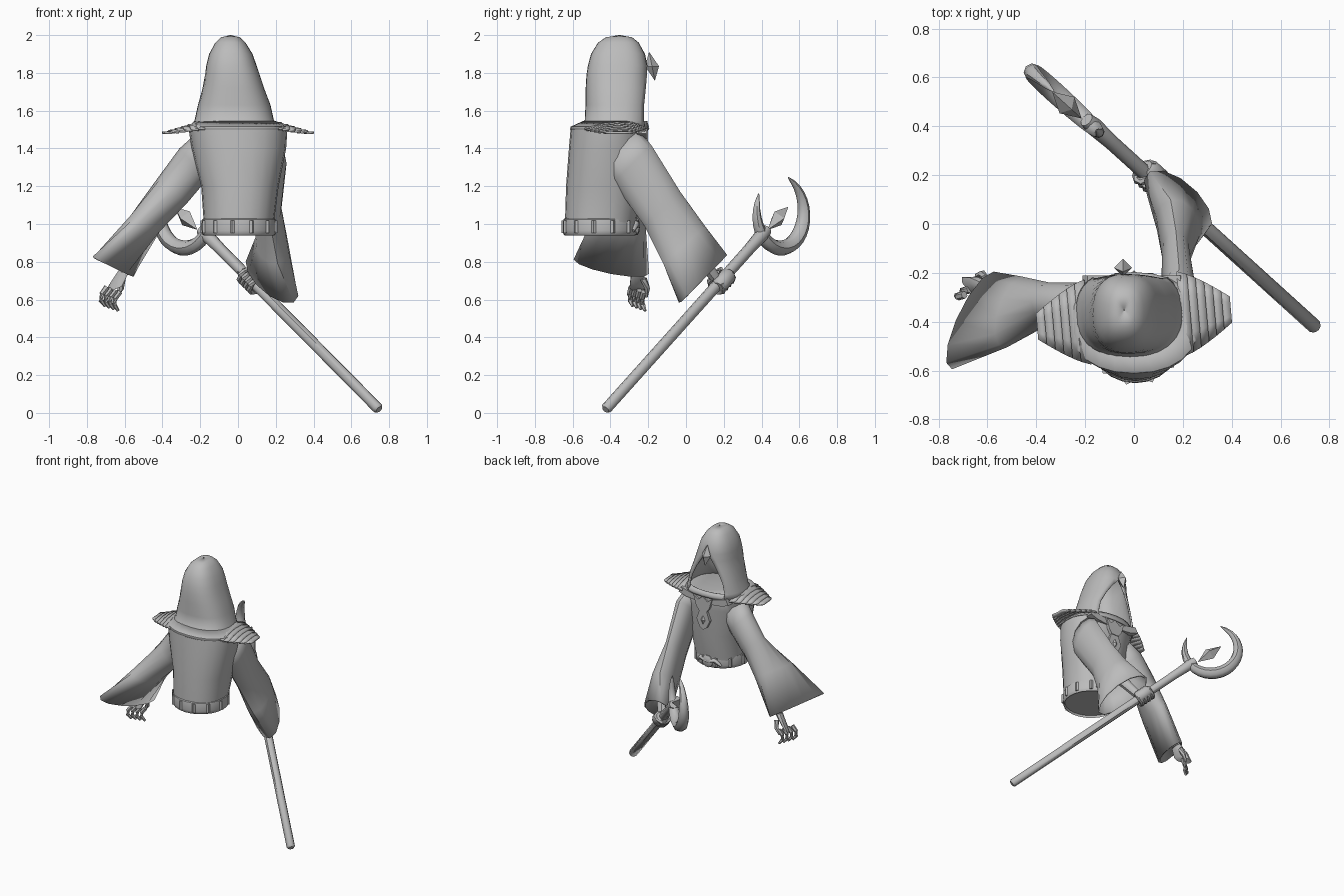
import bpy, bmesh, math
from mathutils import Vector, Matrix

if "Cube" in bpy.data.objects:
    bpy.data.objects.remove(bpy.data.objects["Cube"])

grey = bpy.data.materials.new("plain_grey")
grey.use_nodes = True
GREY = (0.5, 0.5, 0.5, 1)
grey.diffuse_color = GREY
grey.node_tree.nodes["Principled BSDF"].inputs["Base Color"].default_value = GREY
X, Y, Z = Vector((1, 0, 0)), Vector((0, 1, 0)), Vector((0, 0, 1))


def finish(name, bm, smooth=True, thickness=0):
    bmesh.ops.remove_doubles(bm, verts=bm.verts, dist=0.0005)
    bmesh.ops.recalc_face_normals(bm, faces=bm.faces)
    mesh = bpy.data.meshes.new(name)
    bm.to_mesh(mesh)
    bm.free()
    mesh.materials.append(grey)
    obj = bpy.data.objects.new(name, mesh)
    bpy.context.collection.objects.link(obj)
    if thickness:
        mod = obj.modifiers.new("thickness", 'SOLIDIFY')
        mod.thickness = thickness
        mod.offset = -1
    if smooth:
        bpy.ops.object.select_all(action='DESELECT')
        obj.select_set(True)
        bpy.context.view_layer.objects.active = obj
        bpy.ops.object.shade_smooth_by_angle(angle=math.radians(45))
    return obj


def loft(name, rings, sides=16, caps=True, smooth=True, thickness=0, power=1.0):
    """Skin rings of (centre, half axis U, half axis V[, gap angle])."""
    bm = bmesh.new()
    rows = []
    for c, u, v, *gap in rings:
        g = math.radians(gap[0]) if gap else 0
        row = []
        for i in range(sides + 1):
            a = g + (2 * math.pi - 2 * g) * i / sides
            ca, sa = math.cos(a), math.sin(a)
            ca = math.copysign(abs(ca) ** power, ca)
            sa = math.copysign(abs(sa) ** power, sa)
            row.append(bm.verts.new(Vector(c) + Vector(u) * ca + Vector(v) * sa))
        rows.append(row)
    for r, s in zip(rows, rows[1:]):
        for i in range(sides):
            bm.faces.new((r[i], r[i + 1], s[i + 1], s[i]))
    if caps:
        for row in (rows[0], rows[-1]):
            bm.faces.new(row[:-1])
    return finish(name, bm, smooth, thickness)


def tube(name, path, radii, sides=8, smooth=True):
    pts = [Vector(p) for p in path]
    rings = []
    for i, p in enumerate(pts):
        d = (pts[min(i + 1, len(pts) - 1)] - pts[max(i - 1, 0)]).normalized()
        u = d.cross(Z if abs(d.z) < 0.95 else X).normalized()
        rings.append((p, u * radii[i], d.cross(u) * radii[i]))
    return loft(name, rings, sides, smooth=smooth)


def level(z, cx, cy, rx, ry, *gap):
    return ((cx, cy, z), Y * ry, X * rx, *gap)


def gem(name, centre, axis, u, v):
    c, a = Vector(centre), Vector(axis)
    rings = [(c - a, u * 0.02, v * 0.02), (c, u, v), (c + a, u * 0.02, v * 0.02)]
    return loft(name, rings, 4, smooth=False)


def plate(name, outline, y, depth):
    """Outline of (x, z) points, extruded towards the chest side."""
    bm = bmesh.new()
    face = bm.faces.new([bm.verts.new((x, y, z)) for x, z in outline])
    ext = bmesh.ops.extrude_face_region(bm, geom=[face])
    top = [e for e in ext["geom"] if isinstance(e, bmesh.types.BMVert)]
    bmesh.ops.translate(bm, verts=top, vec=(0, depth, 0))
    return finish(name, bm, smooth=False)


# Robe body, closed under the hood and at the hem
loft("robe_body", [level(0.955, 0.005, -0.455, 0.185, 0.187), level(1.03, 0.005, -0.45, 0.188, 0.19),
                   level(1.2, 0.01, -0.43, 0.205, 0.205), level(1.4, 0.005, -0.42, 0.25, 0.2),
                   level(1.505, 0, -0.408, 0.262, 0.203), level(1.525, -0.005, -0.39, 0.21, 0.18)],
     24, power=0.9)
loft("collar_band", [level(1.5, 0, -0.406, 0.268, 0.208), level(1.515, 0, -0.404, 0.266, 0.207),
                     level(1.545, -0.015, -0.375, 0.215, 0.17)], 24, caps=False, power=0.9, thickness=0.008)

# Hood with a pointed face opening
loft("hood", [level(1.505, -0.015, -0.385, 0.235, 0.2, 36), level(1.55, -0.02, -0.36, 0.21, 0.176, 42),
              level(1.63, -0.02, -0.36, 0.192, 0.172, 40), level(1.72, -0.025, -0.363, 0.163, 0.168, 29),
              level(1.79, -0.03, -0.365, 0.145, 0.162, 13), level(1.84, -0.035, -0.362, 0.133, 0.157, 0),
              level(1.9, -0.038, -0.36, 0.115, 0.143, 0), level(1.96, -0.04, -0.358, 0.08, 0.108, 0),
              level(1.988, -0.04, -0.355, 0.05, 0.07, 0), level(2.0, -0.04, -0.352, 0.003, 0.003, 0)],
     28, caps=False, thickness=0.012, power=0.82)
gem("hood_gem", (-0.045, -0.18, 1.835), (0, -0.015, 0.075), X * 0.037, Y * 0.037)

# Layered shoulder plates
turn = Matrix.Rotation(math.radians(5), 4, 'Z')
for s in (-1, 1):
    for i in range(6):
        rows = []
        for t, lift in ((i / 6, 0.008), ((i + 1.25) / 6, 0.016)):
            half = 0.175 - 0.115 * t ** 1.3
            rows.append([Vector((s * (0.19 + 0.2 * t), half * k, 1.535 - 0.06 * t + lift - 0.035 * k * k * (1 - t)))
                         for k in (-1, -0.5, 0, 0.5, 1)])
        bm = bmesh.new()
        vs = [[bm.verts.new(turn @ p + Vector((0, -0.385, 0))) for p in r] for r in rows]
        for k in range(4):
            bm.faces.new((vs[0][k], vs[0][k + 1], vs[1][k + 1], vs[1][k]))
        finish("shoulder_plate", bm, thickness=0.012)

# Rounded belt with loops, buckle and knot
BC = Vector((0.005, -0.455, 0))
loft("belt", [level(z, BC.x, BC.y, r, r) for z, r in
              ((0.955, 0.182), (0.94, 0.188), (0.945, 0.194), (0.965, 0.197), (1.005, 0.197),
               (1.025, 0.194), (1.03, 0.187))], 24, caps=False)
for i in range(12):
    a = math.radians(30 * i + 10)
    d, t = Vector((math.sin(a), math.cos(a), 0)), Vector((math.cos(a), -math.sin(a), 0))
    p = BC + d * 0.196
    loft("belt_loop", [(p + Z * z, d * 0.01, t * 0.012) for z in (0.953, 1.018)], 4, smooth=False)
loft("buckle", [((0, y, 0.985), X * r, Z * r) for y, r in ((-0.28, 0.045), (-0.255, 0.045), (-0.245, 0.025))], 10)
for s in (-1, 1):
    tube("belt_knot", [(0, -0.258, 0.985), (s * 0.06, -0.265, 1.0), (s * 0.1, -0.28, 0.965)], [0.016, 0.018, 0.01])

# Chest brooch, collar points and pendant
plate("brooch", [(-0.08, 1.5), (-0.04, 1.47), (0, 1.5), (0.04, 1.47), (0.08, 1.5), (0.055, 1.42),
                 (0.03, 1.385), (-0.03, 1.385), (-0.055, 1.42)], -0.24, 0.04)
for s in (-1, 1):
    plate("collar_point", [(s * 0.06, 1.45), (s * 0.07, 1.49), (s * 0.19, 1.52), (s * 0.21, 1.48),
                           (s * 0.15, 1.46)], -0.26, 0.05)
plate("pendant", [(-0.03, 1.39), (0.03, 1.39), (0.055, 1.32), (0.03, 1.265), (0, 1.245), (-0.03, 1.265),
                  (-0.055, 1.32)], -0.24, 0.035)
gem("pendant_gem", (0, -0.21, 1.32), (0, 0, 0.045), X * 0.025, Y * 0.02)

# Flared sleeves, open at the cuff
loft("left_sleeve", [((0.15, -0.37, 1.42), (0, 0.11, 0.08), X * 0.085),
                     ((0.185, -0.285, 1.32), (0, 0.1, 0.1), X * 0.072),
                     ((0.172, -0.125, 1.08), (0, 0.095, 0.09), X * 0.058),
                     ((0.18, -0.01, 0.89), (-0.03, 0.11, 0.1), (0.085, 0.02, 0.015)),
                     ((0.18, 0.09, 0.71), (-0.115, 0.125, 0.125), (0.08, 0.04, 0.035))],
     12, caps=False, thickness=0.012)
loft("right_sleeve", [((-0.15, -0.37, 1.4), (-0.06, 0, 0.09), Y * 0.1),
                      ((-0.235, -0.33, 1.32), (-0.075, 0, 0.08), Y * 0.09),
                      ((-0.345, -0.32, 1.18), (-0.075, 0, 0.07), Y * 0.08),
                      ((-0.49, -0.36, 1.005), (-0.075, -0.02, 0.045), (0.03, 0.145, 0)),
                      ((-0.66, -0.395, 0.775), (-0.07, 0, 0.04), (0.085, 0.2, -0.038))],
     12, caps=False, thickness=0.012)

# Free hand
tube("right_forearm", [(-0.45, -0.33, 1.02), (-0.57, -0.28, 0.83), (-0.6, -0.26, 0.74)], [0.045, 0.036, 0.03])
loft("right_palm", [((-0.6, -0.26, 0.755), (0.02, 0.02, 0), (-0.025, 0.02, 0)),
                    ((-0.63, -0.255, 0.71), (0.02, 0.02, 0.01), (-0.042, 0.035, -0.015)),
                    ((-0.66, -0.258, 0.655), (0.016, 0.018, 0.01), (-0.045, 0.04, -0.015))], 8)
for i in range(4):
    knuckle = Vector((-0.695 + 0.023 * i, -0.29 + 0.022 * i, 0.665 - 0.008 * i))
    curl = [Vector(o) for o in ((0, 0, 0), (-0.025, -0.008, -0.035), (-0.03, -0.005, -0.07), (-0.008, 0.008, -0.1))]
    tube("right_finger", [knuckle + o for o in curl], [0.016, 0.015, 0.014, 0.008], 6)
tube("right_thumb", [(-0.61, -0.225, 0.71), (-0.62, -0.205, 0.66), (-0.645, -0.21, 0.615)], [0.018, 0.016, 0.008], 6)

# Staff with a crescent head and floating crystal
foot, neck = Vector((0.74, -0.42, 0.025)), Vector((-0.165, 0.4, 0.94))
axis = (neck - foot).normalized()
tube("staff", [foot - axis * 0.012, foot, foot.lerp(neck, 0.5), foot.lerp(neck, 0.92), neck, neck + axis * 0.05],
     [0.02, 0.03, 0.03, 0.031, 0.037, 0.03], 8)
flat = Vector((axis.x, axis.y, 0)).normalized()
side = flat.cross(Z)
centre = Vector((-0.285, 0.503, 1.045))
N = 24
rings = []
for i in range(N + 1):
    a = math.radians(147 + 287 * i / N)
    out = flat * math.cos(a) + Z * math.sin(a)
    r = 0.003 + 0.038 * math.sin(math.pi * i / N) ** 0.65
    rings.append((centre + out * (0.213 - r), out * r, side * r * 1.05))
loft("crescent_head", rings, 8)
gem("crystal", (-0.275, 0.487, 1.03), axis * 0.1, side * 0.045, axis.cross(side) * 0.045)

# Gripping hand
grip = foot.lerp(neck, 0.74)
side2 = axis.cross(side).normalized()
back = (Vector((0.18, 0.05, 0.77)) - grip).normalized()
tube("left_forearm", [(0.19, -0.05, 0.95), (0.15, 0.08, 0.82), grip + back * 0.05], [0.042, 0.036, 0.03])
loft("left_palm", [(grip + axis * t + side * 0.02, side * r, side2 * r) for t, r in
                   ((-0.06, 0.03), (-0.04, 0.045), (0.04, 0.045), (0.06, 0.03))], 10)
for i in range(4):
    p = grip + axis * (0.03 * i - 0.045)
    path = [p + (side * math.cos(a) + side2 * math.sin(a)) * 0.045
            for a in [math.radians(40 * k - 20) for k in range(8)]]
    tube("left_finger", path, [0.016] * 7 + [0.009], 6)
tube("left_thumb", [grip + back * 0.05, grip + axis * 0.06 + side2 * 0.045, grip + axis * 0.075 - side * 0.03],
     [0.016, 0.015, 0.009], 6)
